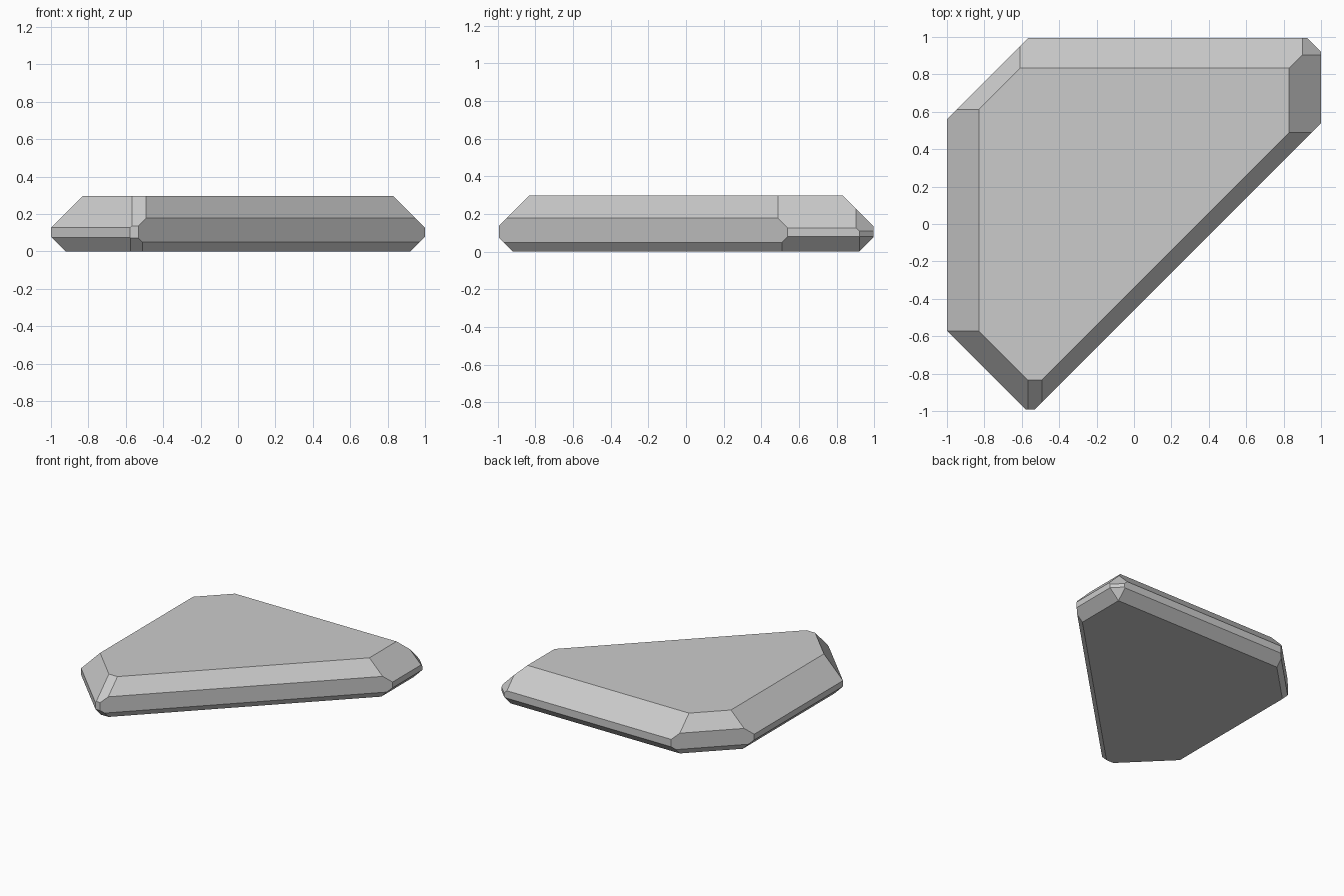
import bpy, bmesh
from mathutils import Vector

if "Cube" in bpy.data.objects:
    bpy.data.objects.remove(bpy.data.objects["Cube"])

HEIGHT = 0.297

# Each side: outward direction, then limits of its wall, upper bevel and lower bevel
SIDES = [
    ((1, 0), 1.0, 1.127, 0.92),
    ((-1, 0), 1.0, 1.127, 0.92),
    ((0, 1), 0.995, 1.13, 0.92),
    ((0, -1), 0.993, 1.13, 0.92),
    ((1, 1), 1.92, 2.03, 1.84),
    ((-1, 1), 1.56, 1.74, 1.51),
    ((1, -1), 0.46, 0.639, 0.41),
    ((-1, -1), 1.57, 1.698, 1.495),
]


def trim(bm, normal, limit):
    """Cut away everything where normal . p > limit and cap the opening."""
    n = Vector(normal)
    bmesh.ops.bisect_plane(
        bm, geom=bm.verts[:] + bm.edges[:] + bm.faces[:], dist=1e-5,
        plane_co=n * (limit / n.length_squared), plane_no=n.normalized(),
        clear_outer=True)
    rim = [e for e in bm.edges if e.is_boundary]
    if rim:
        bmesh.ops.edgeloop_fill(bm, edges=rim)


# Slab: a block trimmed by walls and bevels
bm = bmesh.new()
bmesh.ops.create_cube(bm, size=4)
trim(bm, (0, 0, 1), HEIGHT)
trim(bm, (0, 0, -1), 0)
for (x, y), wall, upper, lower in SIDES:
    trim(bm, (x, y, 0), wall)
    trim(bm, (x, y, 1), upper)
    trim(bm, (x, y, -1), lower)
bmesh.ops.remove_doubles(bm, verts=bm.verts[:], dist=1e-4)
bmesh.ops.recalc_face_normals(bm, faces=bm.faces[:])

mesh = bpy.data.meshes.new("rock_slab")
bm.to_mesh(mesh)
bm.free()
bpy.context.collection.objects.link(bpy.data.objects.new("rock_slab", mesh))
